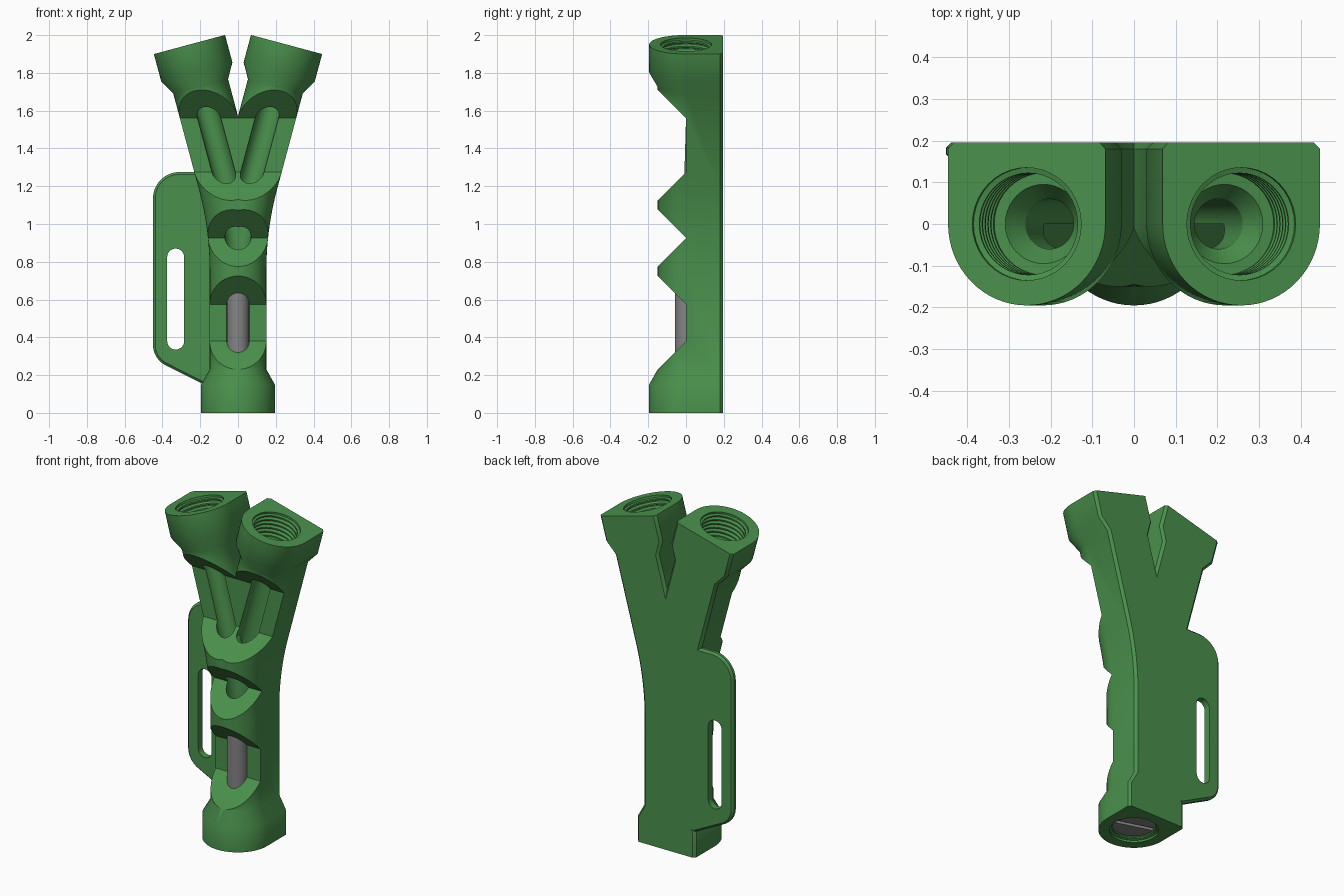
import bpy, bmesh, math
from mathutils import Vector

if "Cube" in bpy.data.objects:
    bpy.data.objects.remove(bpy.data.objects["Cube"])

TILT = math.radians(15)
PIVOT, T, LEN = 0.991, 0.24, 0.993        # bend centre height, tangent length, arm length
R = T / math.tan(TILT / 2)


def material(name, col):
    m = bpy.data.materials.new(name)
    m.diffuse_color = (*col, 1)
    m.use_nodes = True
    m.node_tree.nodes["Principled BSDF"].inputs["Base Color"].default_value = m.diffuse_color
    return m


green = material("green plastic", (0.068, 0.28, 0.072))
grey = material("grey metal", (0.23, 0.23, 0.23))


def finish(name, bm, mat):
    bmesh.ops.recalc_face_normals(bm, faces=bm.faces)
    me = bpy.data.meshes.new(name)
    bm.to_mesh(me)
    bm.free()
    me.materials.append(mat)
    ob = bpy.data.objects.new(name, me)
    bpy.context.collection.objects.link(ob)
    return ob


def apply(ob, kind, **props):
    mod = ob.modifiers.new(kind.lower(), kind)
    for k, v in props.items():
        setattr(mod, k, v)
    bpy.context.view_layer.objects.active = ob
    bpy.ops.object.modifier_apply(modifier=mod.name)


def combine(ob, other, op):
    apply(ob, 'BOOLEAN', object=other, operation=op, solver='EXACT')
    bpy.data.objects.remove(other)


def smooth(ob):
    bpy.ops.object.select_all(action='DESELECT')
    ob.select_set(True)
    bpy.context.view_layer.objects.active = ob
    bpy.ops.object.shade_smooth_by_angle(angle=math.radians(30))


def d_section(r):
    """Half-round front, flat chamfered back."""
    pts = [(r * math.cos(-math.pi * i / 32), r * math.sin(-math.pi * i / 32)) for i in range(33)]
    return pts + [(-r, 0.18), (-r + 0.015, 0.195), (0, 0.195), (r - 0.015, 0.195), (r, 0.18)]


def circle(r, n=40):
    return [(r * math.cos(2 * math.pi * i / n), r * math.sin(2 * math.pi * i / n)) for i in range(n)]


def stations(low, high, r):
    """Trunk heights, bend, then distances back from the arm tip, each with a radius."""
    out = [(0, z, 0, q) for z, q in low]
    for i in range(17):
        a = TILT * i / 16
        out.append((R * (1 - math.cos(a)), PIVOT - T + R * math.sin(a), a, r))
    for d, q in high:
        s = LEN - d
        out.append((s * math.sin(TILT), PIVOT + s * math.cos(TILT), TILT, q))
    return out


def forked_sweep(name, section, path):
    """Sweep one branch, cut it at the middle plane and mirror it."""
    bm = bmesh.new()
    rings = []
    for x, z, a, r in path:
        rings.append([bm.verts.new((x + u * math.cos(a), y, z - u * math.sin(a))) for u, y in section(r)])
    n = len(rings[0])
    for A, B in zip(rings, rings[1:]):
        for i in range(n):
            j = (i + 1) % n
            bm.faces.new((A[i], A[j], B[j], B[i]))
    bm.faces.new(rings[0])
    bm.faces.new(rings[-1])
    bmesh.ops.recalc_face_normals(bm, faces=bm.faces)
    bmesh.ops.bisect_plane(bm, geom=bm.verts[:] + bm.edges[:] + bm.faces[:], dist=1e-5,
                           plane_co=(0, 0, 0), plane_no=(-1, 0, 0), clear_outer=True)
    for v in bm.verts:
        if abs(v.co.x) < 2e-5:
            v.co.x = 0
    half = bmesh.ops.duplicate(bm, geom=bm.verts[:] + bm.edges[:] + bm.faces[:])["geom"]
    for v in half:
        if isinstance(v, bmesh.types.BMVert):
            v.co.x *= -1
    bmesh.ops.remove_doubles(bm, verts=bm.verts[:], dist=1e-5)
    return finish(name, bm, green)


def prism(name, pts, offset, mat=green):
    """Extrude a closed outline of 3D points along an offset."""
    bm = bmesh.new()
    f = bm.faces.new([bm.verts.new(p) for p in pts])
    ext = bmesh.ops.extrude_face_region(bm, geom=[f])["geom"]
    bmesh.ops.translate(bm, vec=Vector(offset), verts=[v for v in ext if isinstance(v, bmesh.types.BMVert)])
    return finish(name, bm, mat)


def arc(cx, cz, r, a0, a1, n=12):
    return [(cx + r * math.cos(math.radians(a0 + (a1 - a0) * i / n)),
             cz + r * math.sin(math.radians(a0 + (a1 - a0) * i / n))) for i in range(n + 1)]


def cylinder(name, r, z0, z1, mat):
    return prism(name, [(x, y, z0) for x, y in circle(r)], (0, 0, z1 - z0), mat)


# Forked body with thick collars at all three ends
body = forked_sweep("forked_body", d_section, stations(
    [(0, 0.195), (0.15, 0.195), (0.23, 0.15)],
    [(0.23, 0.15), (0.15, 0.195), (0, 0.195)], 0.15))

# V-shaped and flat-bottomed notches across the front
for z0, z1 in ((0.38, 0.575), (0.925, 0.926), (1.275, 1.56)):
    e = 0.25
    combine(body, prism("notch", [(-0.6, -e, z0 - e), (-0.6, 0, z0), (-0.6, 0, z1), (-0.6, -e, z1 + e)],
                        (1.2, 0, 0)), 'DIFFERENCE')

# Channel through both branches with threaded sockets
socket = [(-0.02, 0.135), (0.012, 0.135)]
for i in range(5):
    d = 0.016 + i * 0.026
    socket += [(d, 0.122), (d + 0.008, 0.122), (d + 0.013, 0.135), (d + 0.018, 0.135)]
socket += [(0.146, 0.122), (0.155, 0.122), (0.156, 0.095), (0.21, 0.06)]
bore = forked_sweep("bore", circle, stations(socket, socket[::-1], 0.06))
combine(body, bore, 'DIFFERENCE')

# Side handle plate with a rounded slot
outline = ([(-0.1, 0.155), (-0.1, 1.275)] + arc(-0.31, 1.135, 0.14, 90, 180)
           + arc(-0.33, 0.36, 0.12, 180, 241) + [(-0.19, 0.155)])
plate = prism("handle_plate", [(x, 0.155, z) for x, z in outline], (0, 0.04, 0))
apply(plate, 'BEVEL', width=0.012, segments=1, limit_method='ANGLE', angle_limit=math.radians(80))
slot = arc(-0.33, 0.825, 0.045, 0, 180) + arc(-0.33, 0.38, 0.045, 180, 360)
combine(plate, prism("slot", [(x, 0.1, z) for x, z in slot], (0, 0.2, 0)), 'DIFFERENCE')
combine(body, plate, 'UNION')
smooth(body)

# Metal rod seen through the lowest notch
rod = cylinder("metal_rod", 0.0595, 0.1, 0.76, grey)
smooth(rod)

# Slotted screw head in the bottom socket
head = cylinder("screw_head", 0.118, 0.03, 0.14, grey)
c, s = math.cos(math.radians(-17)), math.sin(math.radians(-17))
corners = [(-0.2, -0.012), (0.2, -0.012), (0.2, 0.012), (-0.2, 0.012)]
combine(head, prism("screw_slot", [(x * c - y * s, x * s + y * c, 0.0) for x, y in corners],
                    (0, 0, 0.055), grey), 'DIFFERENCE')
smooth(head)
